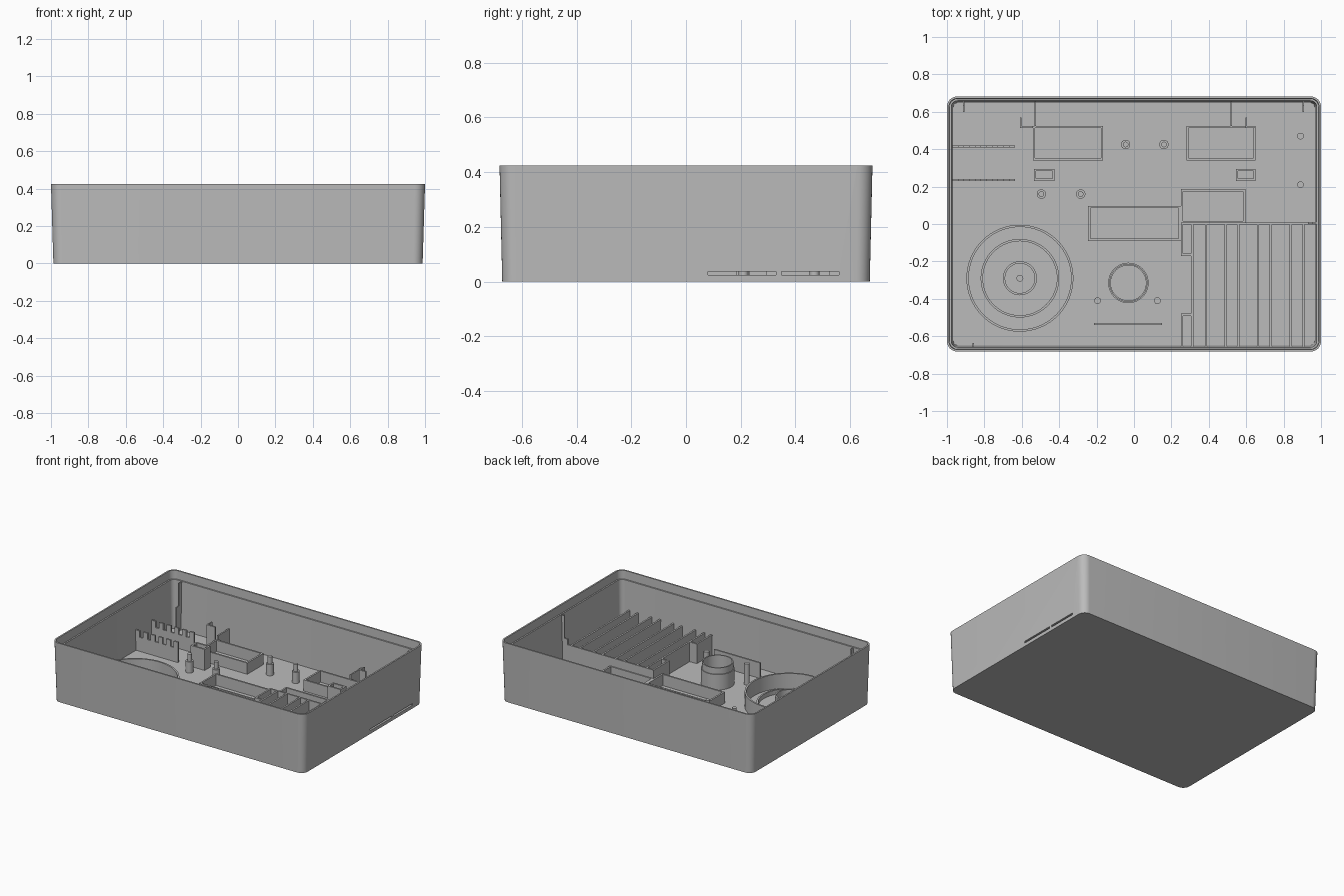
import bpy, bmesh, math

cube = bpy.data.objects.get("Cube")
if cube:
    bpy.data.objects.remove(cube, do_unlink=True)

grey = bpy.data.materials.new("plain grey")
grey.use_nodes = True
grey.diffuse_color = (0.5, 0.5, 0.5, 1)
grey.node_tree.nodes["Principled BSDF"].inputs["Base Color"].default_value = (0.5, 0.5, 0.5, 1)

FLOOR = 0.02
SINK = 0.01          # parts start inside the floor
T = 0.012            # thin wall thickness


def finish(bm, name, smooth=False):
    bmesh.ops.recalc_face_normals(bm, faces=bm.faces)
    me = bpy.data.meshes.new(name)
    bm.to_mesh(me)
    bm.free()
    me.materials.append(grey)
    ob = bpy.data.objects.new(name, me)
    bpy.context.collection.objects.link(ob)
    if smooth:
        bpy.ops.object.select_all(action='DESELECT')
        ob.select_set(True)
        bpy.context.view_layer.objects.active = ob
        bpy.ops.object.shade_smooth_by_angle(angle=math.radians(35))
    return ob


def add_block(bm, x0, x1, y0, y1, z1, z0=SINK):
    vs = bmesh.ops.create_cube(bm, size=1)["verts"]
    for v in vs:
        v.co = (x1 if v.co.x > 0 else x0, y1 if v.co.y > 0 else y0, z1 if v.co.z > 0 else z0)


def blocks(name, items):
    bm = bmesh.new()
    for it in items:
        add_block(bm, *it)
    return finish(bm, name)


def frame(name, x0, x1, y0, y1, h):
    return blocks(name, [(x0, x1, y0, y0 + T, h), (x0, x1, y1 - T, y1, h),
                         (x0, x0 + T, y0 + T, y1 - T, h), (x1 - T, x1, y0 + T, y1 - T, h)])


def lathe(name, cx, cy, profile, closed=False, n=48):
    """Spin (radius, height) points; open profiles get end caps."""
    bm = bmesh.new()
    rings = [[bm.verts.new((cx + r * math.cos(2 * math.pi * i / n),
                            cy + r * math.sin(2 * math.pi * i / n), z)) for i in range(n)]
             for r, z in profile]
    bridge(bm, rings, closed)
    return finish(bm, name, True)


def bridge(bm, rings, closed):
    n = len(rings[0])
    pairs = list(zip(rings, rings[1:]))
    if closed:
        pairs.append((rings[-1], rings[0]))
    for a, b in pairs:
        for i in range(n):
            j = (i + 1) % n
            bm.faces.new((a[i], a[j], b[j], b[i]))
    if not closed:
        bm.faces.new(rings[0])
        bm.faces.new(rings[-1])


def tube(name, cx, cy, r, h, wall=T, n=64):
    lathe(name, cx, cy, [(r, SINK), (r, h), (r - wall, h), (r - wall, SINK)], True, n)


# Case shell: tapered rounded tray with a stepped rim
def rounded_ring(bm, hx, hy, z, r, seg=8):
    ring = []
    for k, (sx, sy) in enumerate([(1, 1), (-1, 1), (-1, -1), (1, -1)]):
        for i in range(seg + 1):
            a = (k + i / seg) * math.pi / 2
            ring.append(bm.verts.new((sx * (hx - r) + r * math.cos(a),
                                      sy * (hy - r) + r * math.sin(a), z)))
    return ring


bm = bmesh.new()
section = [(0.987, 0.672, 0, 0.05), (1, 0.682, 0.425, 0.055), (0.989, 0.671, 0.425, 0.044),
           (0.987, 0.669, 0.365, 0.043), (0.977, 0.659, 0.365, 0.034), (0.967, 0.65, FLOOR, 0.03)]
bridge(bm, [rounded_ring(bm, *s) for s in section], False)
shell = finish(bm, "case_shell", True)

# Narrow slots low in the +x wall
cutter = blocks("slot_cutter", [(0.95, 1.1, 0.08, 0.33, 0.036, 0.024),
                                (0.95, 1.1, 0.35, 0.56, 0.036, 0.024)])
cutter.hide_render = True
cutter.hide_set(True)
mod = shell.modifiers.new("slots", 'BOOLEAN')
mod.operation = 'DIFFERENCE'
mod.solver = 'EXACT'
mod.object = cutter

# Notched combs on the -x side
for name, y in (("rear_comb", 0.415), ("front_comb", 0.235)):
    x0, x1, teeth = -0.972, -0.635, 6
    pitch = (x1 - x0) / (teeth - 0.45)
    items = [(x0, x1, y - T / 2, y + T / 2, 0.12)]
    for i in range(teeth):
        tx = x0 + i * pitch
        items.append((tx, tx + pitch * 0.55, y - T / 2, y + T / 2, 0.165, 0.12))
    blocks(name, items)

# Mirrored connector frames, corner fins and wall ribs at the back
frame("connector_frame_right", -0.54, -0.165, 0.34, 0.525, 0.1)
frame("connector_frame_left", 0.28, 0.65, 0.34, 0.525, 0.1)
frame("small_frame_right", -0.535, -0.425, 0.23, 0.295, 0.17)
frame("small_frame_left", 0.545, 0.65, 0.23, 0.295, 0.17)
blocks("corner_fin_right", [(-0.61, -0.54, 0.513, 0.525, 0.19), (-0.61, -0.602, 0.525, 0.57, 0.19),
                            (-0.533, -0.523, 0.525, 0.66, 0.13)])
blocks("corner_fin_left", [(0.596, 0.604, 0.525, 0.57, 0.19), (0.596, 0.65, 0.513, 0.525, 0.19),
                           (0.515, 0.525, 0.525, 0.66, 0.13)])
for side, x in (("right", -0.91), ("left", 0.905)):
    blocks("back_wall_rib_" + side, [(x - 0.004, x + 0.004, 0.6, 0.655, 0.2),
                                     (x - 0.004, x + 0.004, 0.63, 0.66, 0.36, 0.2)])
blocks("front_wall_rib", [(-0.864, -0.856, -0.66, -0.635, 0.36)])
blocks("side_wall_rib", [(0.955, 0.977, 0, 0.01, 0.36), (0.93, 0.972, 0, 0.01, 0.2)])

# Stepped board posts and plain pegs
for i, (x, y) in enumerate([(-0.045, 0.425), (0.16, 0.425), (-0.495, 0.16), (-0.285, 0.16)]):
    lathe("board_post_%d" % i, x, y, [(0.025, SINK), (0.025, 0.1), (0.015, 0.1), (0.015, 0.15)], n=24)
for i, (x, y, h) in enumerate([(-0.195, -0.41, 0.17), (0.125, -0.41, 0.17), (0.89, 0.47, 0.1), (0.89, 0.21, 0.1)]):
    lathe("peg_%d" % i, x, y, [(0.018, SINK), (0.018, h)], n=24)

# Centre frames
frame("centre_frame", -0.245, 0.25, -0.09, 0.097, 0.1)
frame("side_frame", 0.25, 0.595, 0.005, 0.187, 0.1)

# Battery rack: long ribs with short cross walls between each pair
H = 0.16
ribs = [0.312, 0.385, 0.49, 0.558, 0.663, 0.731, 0.838, 0.906]
rack = [(x - T / 2, x + T / 2, -0.655, 0, H) for x in ribs]
rack.append((0.25, 0.972, -0.002, 0.009, H))
edges = [0.25] + ribs[1:] + [0.972]
for a, b in zip(edges[0::2], [ribs[0]] + ribs[2::2] + [0.972]):
    for y in (-0.165, -0.485):
        rack.append((a, b, y - T / 2, y + T / 2, H))
for y0, y1 in ((-0.17, 0), (-0.655, -0.485)):
    rack.append((0.25, 0.25 + T, y0, y1, H))
blocks("battery_rack", rack)

# Round speaker seat
SX, SY = -0.61, -0.29
tube("speaker_outer_ring", SX, SY, 0.286, 0.125)
tube("speaker_middle_ring", SX, SY, 0.21, 0.05)
tube("speaker_inner_ring", SX, SY, 0.091, 0.1)
lathe("speaker_pin", SX, SY, [(0.018, SINK), (0.018, 0.05)], n=24)

# Stepped cup and the plate in front of it
lathe("stepped_cup", -0.03, -0.315, [(0.108, SINK), (0.108, 0.13), (0.102, 0.13), (0.102, 0.175),
                                     (0.094, 0.175), (0.094, SINK)], True, 64)
blocks("front_plate", [(-0.215, 0.15, -0.541, -0.529, 0.13)])
